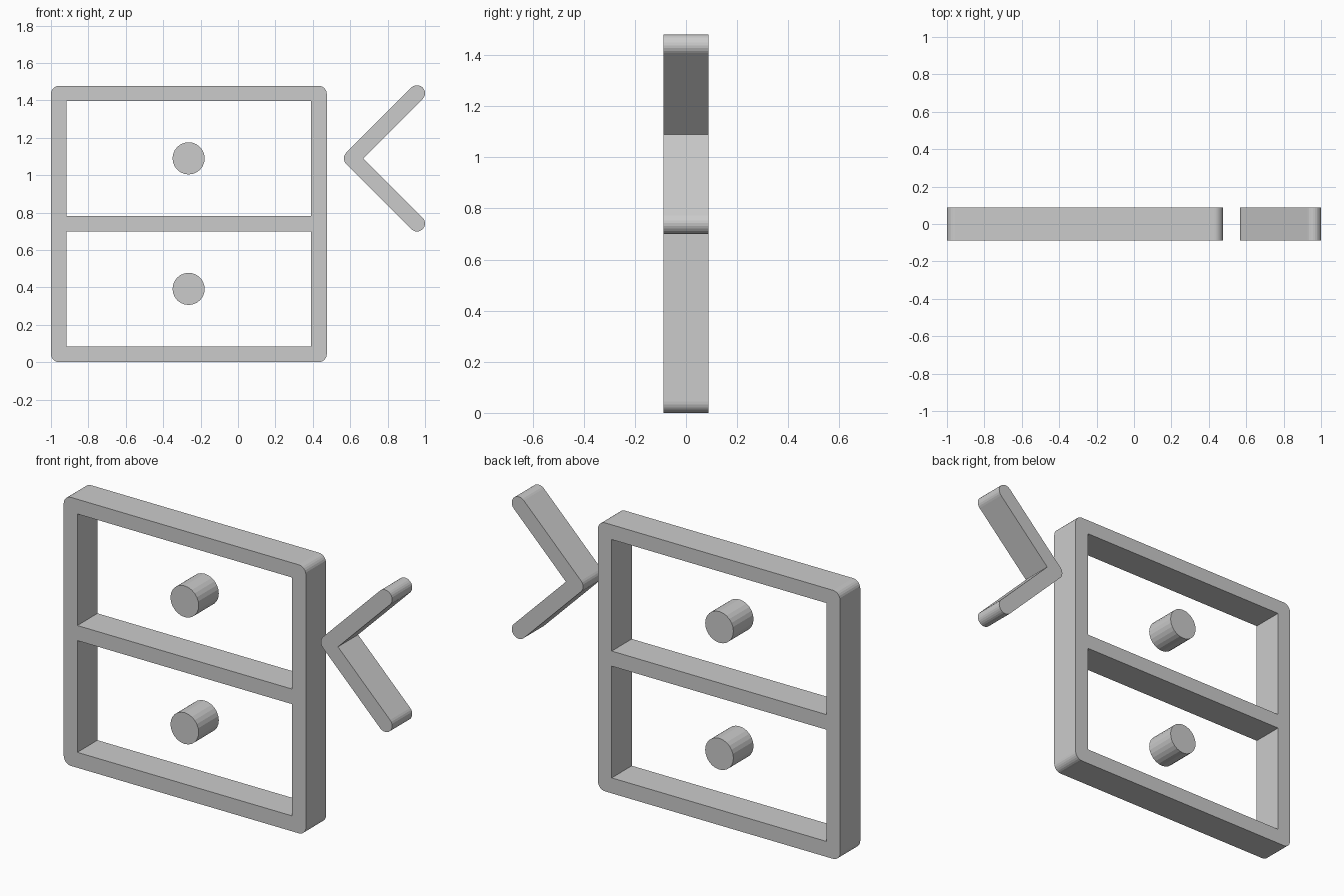
import bpy, bmesh
from math import cos, sin, pi, sqrt

cube = bpy.data.objects.get("Cube")
if cube:
    bpy.data.objects.remove(cube)

HALF_DEPTH = 0.0875
grey = bpy.data.materials.new("plain grey")
grey.use_nodes = True
colour = (0.6, 0.6, 0.6, 1)
grey.diffuse_color = colour
grey.node_tree.nodes["Principled BSDF"].inputs["Base Color"].default_value = colour


def arc(x, z, r, start, end, steps):
    """Points on an arc, angles in units of pi."""
    angles = [pi * (start + (end - start) * i / steps) for i in range(steps + 1)]
    return [(x + r * cos(a), z + r * sin(a)) for a in angles]


def rectangle(x0, x1, z0, z1):
    return [(x0, z0), (x1, z0), (x1, z1), (x0, z1)]


def slab(name, *loops):
    """Fill an outline with optional holes and extrude it front to back."""
    bm = bmesh.new()
    for loop in loops:
        verts = [bm.verts.new((x, -HALF_DEPTH, z)) for x, z in loop]
        for a, b in zip(verts, verts[1:] + verts[:1]):
            bm.edges.new((a, b))
    bmesh.ops.triangle_fill(bm, edges=bm.edges[:], use_beauty=True, use_dissolve=False)
    extruded = bmesh.ops.extrude_face_region(bm, geom=bm.faces[:], use_keep_orig=True)
    moved = [g for g in extruded["geom"] if isinstance(g, bmesh.types.BMVert)]
    bmesh.ops.translate(bm, verts=moved, vec=(0, 2 * HALF_DEPTH, 0))
    bmesh.ops.recalc_face_normals(bm, faces=bm.faces[:])
    mesh = bpy.data.meshes.new(name)
    bm.to_mesh(mesh)
    bm.free()
    mesh.materials.append(grey)
    bpy.context.collection.objects.link(bpy.data.objects.new(name, mesh))


# Rounded square frame with two openings separated by a rail
left, right, top, r = -1.0, 0.475, 1.478, 0.044
outline = (arc(right - r, top - r, r, 0, 0.5, 6) + arc(left + r, top - r, r, 0.5, 1, 6)
           + arc(left + r, r, r, 1, 1.5, 6) + arc(right - r, r, r, 1.5, 2, 6))
slab("frame", outline,
     rectangle(-0.917, 0.391, 0.085, 0.7),
     rectangle(-0.917, 0.391, 0.783, 1.397))

# Round pegs floating in the openings
for name, z in (("lower_peg", 0.392), ("upper_peg", 1.09)):
    slab(name, arc(-0.264, z, 0.086, 0, 2, 24)[:-1])

# Chevron with round ends and a round tip
tip_x, mid, reach, r = 0.609, 1.09, 0.348, 0.043
end_x = tip_x + reach
slab("chevron",
     arc(end_x, mid + reach, r, -0.25, 0.75, 12)
     + arc(tip_x, mid, r, 0.75, 1.25, 6)
     + arc(end_x, mid - reach, r, -0.75, 0.25, 12)
     + [(tip_x + r * sqrt(2), mid)])
